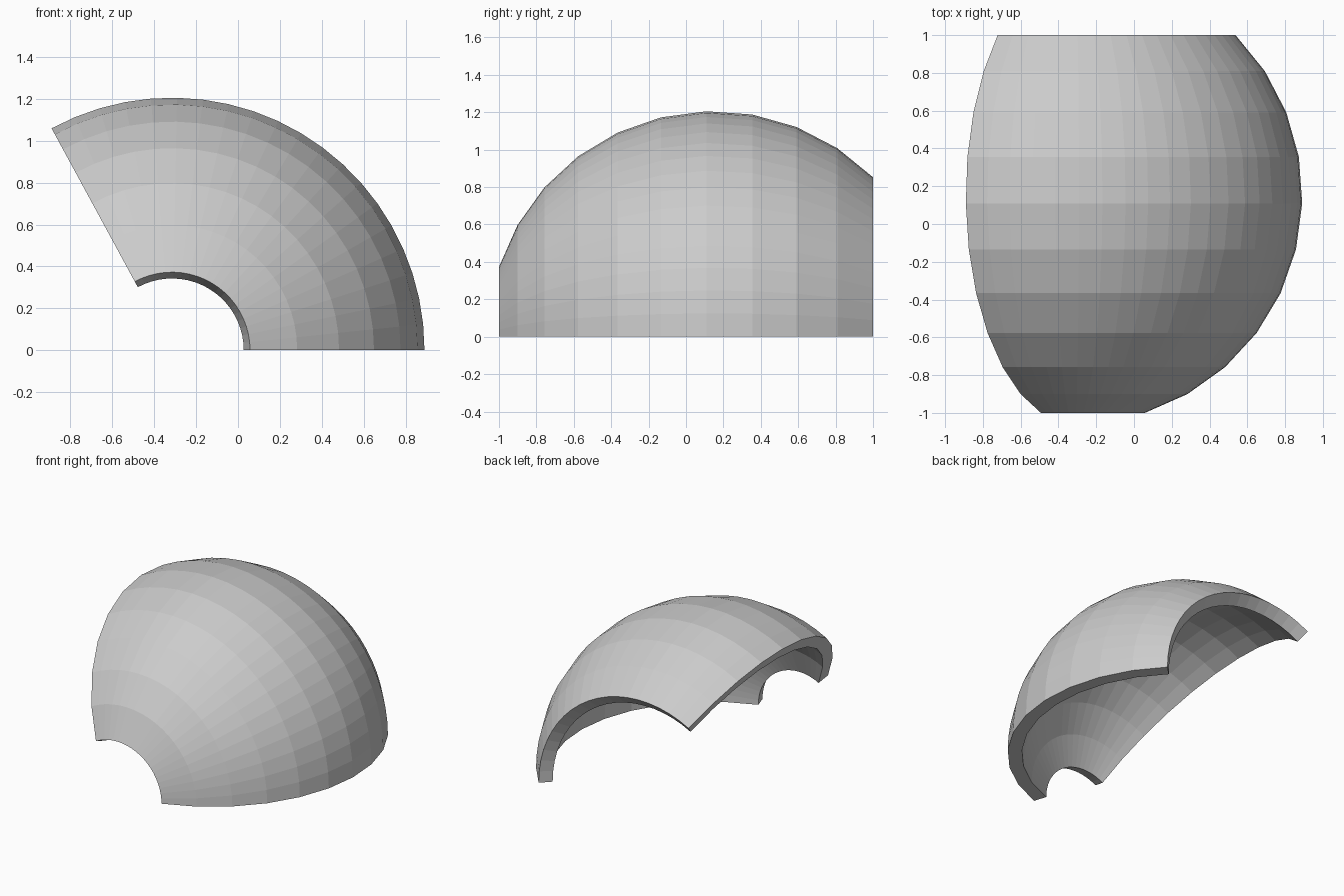
import bpy, bmesh
from math import sin, cos, radians

if "Cube" in bpy.data.objects:
    bpy.data.objects.remove(bpy.data.objects["Cube"])

R_OUT, R_IN = 1.206, 1.108          # outer and inner shell radii
CX, CY = -0.315, 0.147              # sphere centre (z = 0)
LAT0, LAT1, RINGS = -72.0, 45.0, 10  # span along the y axis
SWEEP, SEGS = 118.5, 20             # span around the y axis


def shell_grid(bm, radius):
    """Spherical patch vertices, swept around the y axis."""
    grid = []
    for j in range(SEGS + 1):
        t = radians(SWEEP * j / SEGS)
        row = []
        for i in range(RINGS + 1):
            p = radians(LAT0 + (LAT1 - LAT0) * i / RINGS)
            r = radius * cos(p)
            row.append(bm.verts.new((CX + r * cos(t), CY + radius * sin(p), r * sin(t))))
        grid.append(row)
    return grid


bm = bmesh.new()
outer, inner = shell_grid(bm, R_OUT), shell_grid(bm, R_IN)

# curved outer and inner skins
for g in (outer, inner):
    for j in range(SEGS):
        for i in range(RINGS):
            bm.faces.new((g[j][i], g[j][i + 1], g[j + 1][i + 1], g[j + 1][i]))

# rims closing the two side edges and the two round ends
for j in (0, SEGS):
    for i in range(RINGS):
        bm.faces.new((outer[j][i], outer[j][i + 1], inner[j][i + 1], inner[j][i]))
for i in (0, RINGS):
    for j in range(SEGS):
        bm.faces.new((outer[j][i], outer[j + 1][i], inner[j + 1][i], inner[j][i]))

bmesh.ops.recalc_face_normals(bm, faces=bm.faces)
mesh = bpy.data.meshes.new("curved_shell_plate")
bm.to_mesh(mesh)
bm.free()
bpy.context.collection.objects.link(bpy.data.objects.new("curved_shell_plate", mesh))
